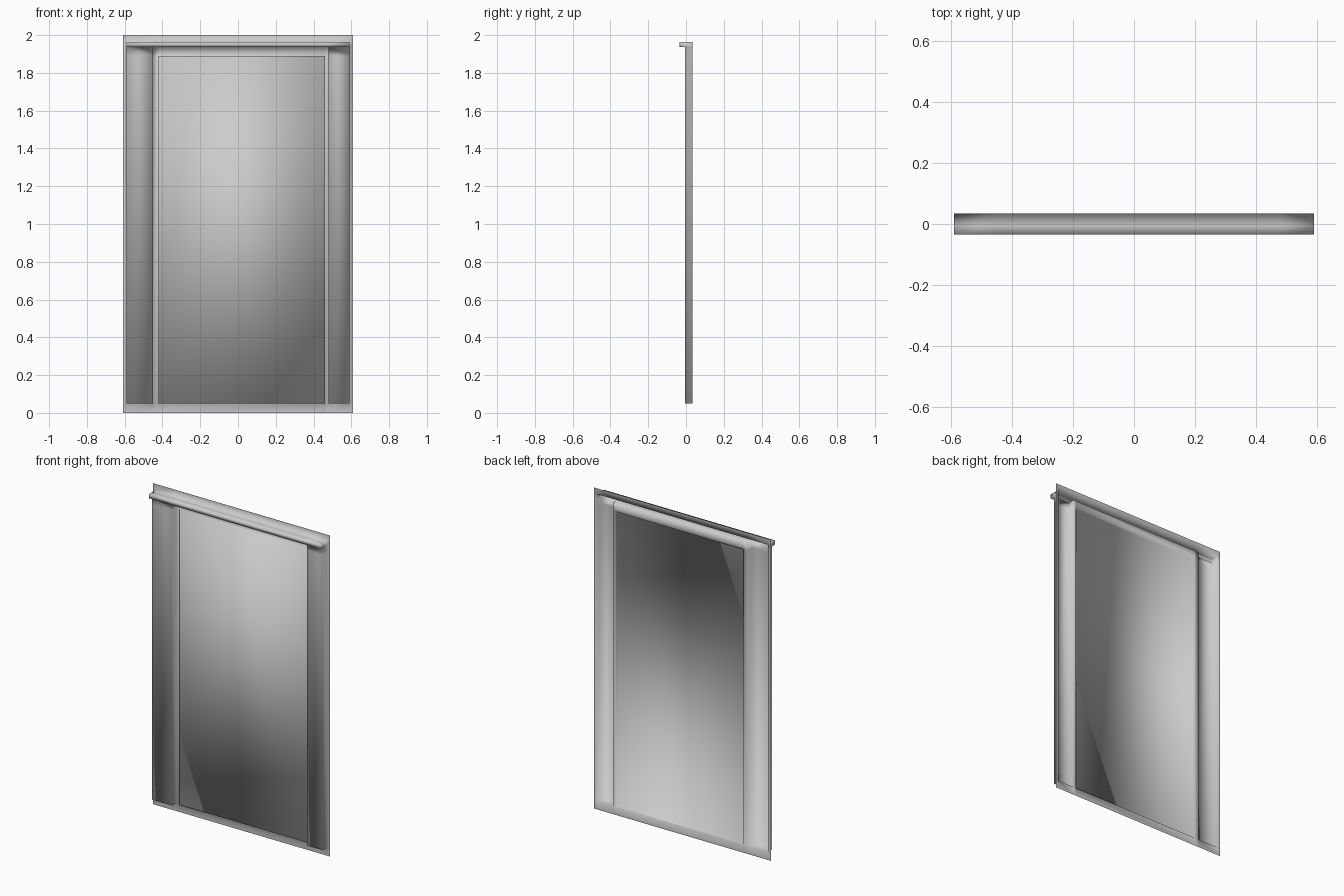
import bpy
import bmesh

cube = bpy.data.objects.get("Cube")
if cube:
    bpy.data.objects.remove(cube, do_unlink=True)

# One grey paint
grey = bpy.data.materials.new("Light grey")
grey.use_nodes = True
colour = (0.6, 0.6, 0.6, 1)
grey.diffuse_color = colour
grey.node_tree.nodes["Principled BSDF"].inputs["Base Color"].default_value = colour

# Flat backing sheet, divided along the outlines of the pressed areas
xs = [-0.61, -0.59, -0.45, -0.42, 0.46, 0.48, 0.59, 0.61]
zs = [0, 0.05, 1.89, 1.938, 1.964, 2]
BACK = 0.035
bm = bmesh.new()
grid = [[bm.verts.new((x, BACK, z)) for x in xs] for z in zs]
cells = {}
for r in range(len(zs) - 1):
    for c in range(len(xs) - 1):
        cells[c, r] = bm.faces.new((grid[r][c], grid[r][c + 1],
                                    grid[r + 1][c + 1], grid[r + 1][c]))


def merge(keys):
    """Join neighbouring cells into one face."""
    return bmesh.ops.dissolve_faces(bm, faces=[cells[k] for k in keys])["region"][0]


def press(faces, depth):
    """Push a region towards the front, leaving the back hollow."""
    out = bmesh.ops.extrude_face_region(bm, geom=faces)["geom"]
    bmesh.ops.delete(bm, geom=[f for f in faces if f.is_valid], context="FACES")
    verts = [g for g in out if isinstance(g, bmesh.types.BMVert)]
    bmesh.ops.translate(bm, verts=verts, vec=(0, -depth, 0))
    return [g for g in out if isinstance(g, bmesh.types.BMFace)]


side_panels = [merge([(c, 1), (c, 2)]) for c in (1, 5)]
ledge = merge([(c, 3) for c in range(1, 6)])

# Side panels and ledge rise together, then the ledge stands further out
raised = press(side_panels + [ledge], 0.041)
top_face = max(raised, key=lambda f: f.calc_center_median().z)
press([top_face], 0.029)

# Slightly raised central panel
press([cells[3, 1]], 0.01)

mesh = bpy.data.meshes.new("pressed_door_panel")
bm.to_mesh(mesh)
bm.free()
mesh.materials.append(grey)
mesh.shade_smooth()
panel = bpy.data.objects.new("pressed_door_panel", mesh)
bpy.context.collection.objects.link(panel)
